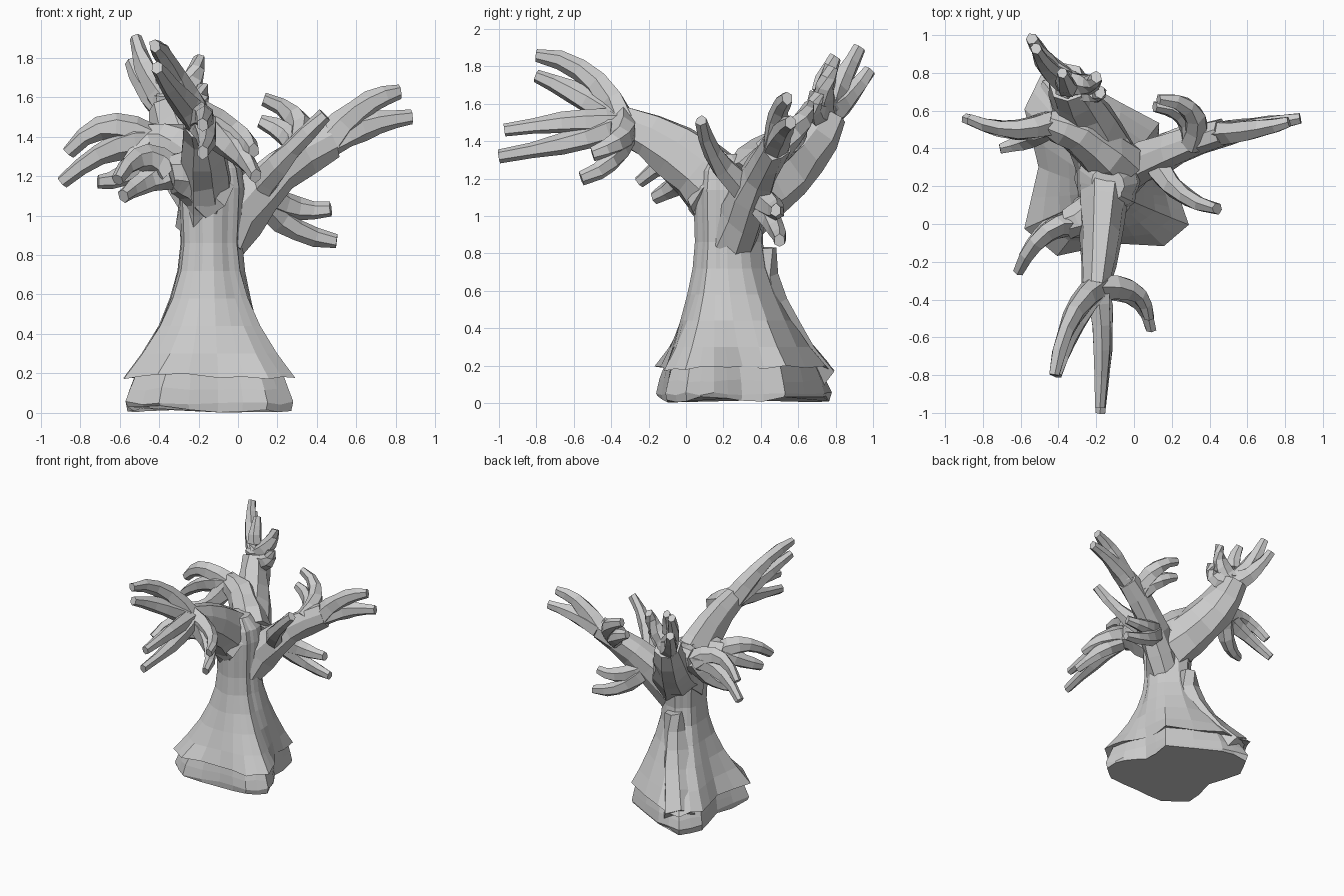
import bpy, bmesh, math, random
from mathutils import Vector

random.seed(4)
if "Cube" in bpy.data.objects:
    bpy.data.objects.remove(bpy.data.objects["Cube"])

bark = bpy.data.materials.new("grey bark")
bark.use_nodes = True
grey = (0.6, 0.6, 0.6, 1)
bark.diffuse_color = grey
bark.node_tree.nodes["Principled BSDF"].inputs["Base Color"].default_value = grey


def loft(name, rings):
    """Skin a list of equal rings and close both ends."""
    bm = bmesh.new()
    loops = [[bm.verts.new(point) for point in ring] for ring in rings]
    for lower, upper in zip(loops, loops[1:]):
        for i in range(len(lower)):
            bm.faces.new((lower[i - 1], lower[i], upper[i], upper[i - 1]))
    bm.faces.new(loops[0])
    bm.faces.new(loops[-1])
    bmesh.ops.recalc_face_normals(bm, faces=bm.faces)
    mesh = bpy.data.meshes.new(name)
    bm.to_mesh(mesh)
    bm.free()
    mesh.materials.append(bark)
    part = bpy.data.objects.new(name, mesh)
    bpy.context.collection.objects.link(part)


def limb(name, start, middle, end, thick, thin, sides=6, tall=1.2, steps=5):
    """Knobbly faceted limb that passes through three points and tapers."""
    start, middle, end = Vector(start), Vector(middle), Vector(end)
    handle = middle * 2 - (start + end) / 2
    rings = []
    for step in range(steps + 1):
        t = step / steps
        centre = start.lerp(handle, t).lerp(handle.lerp(end, t), t)
        along = (handle - start).lerp(end - handle, t).normalized()
        side = along.cross(Vector((0, 0, 1))).normalized()
        up = side.cross(along)
        ring = []
        for k in range(sides):
            angle = math.tau * (k + 0.5) / sides
            radius = (thick + (thin - thick) * t) * random.uniform(0.88, 1.12)
            ring.append(centre + side * radius * math.cos(angle)
                        + up * radius * tall * math.sin(angle))
        rings.append(ring)
    loft(name, rings)


def fingers(hand, palm, bends):
    """Tapering fingers from one palm, each given by its knuckle and tip."""
    for number, (knuckle, tip) in enumerate(bends, start=1):
        limb(f"{hand}_finger_{number}", palm, knuckle, tip, thick=0.075, thin=0.03)


# Plan of the spreading roots, with a midpoint on every edge
centre = Vector((-0.14, 0.32))
corners = [Vector(p) for p in (
    (0.28, 0), (0.15, -0.11), (-0.1, -0.1), (-0.4, -0.16), (-0.57, -0.02), (-0.5, 0.3),
    (-0.57, 0.6), (-0.48, 0.78), (-0.26, 0.74), (0.13, 0.53), (0.13, 0.3), (0.23, 0.15))]
root_plan = []
for corner, following in zip(corners, corners[1:] + corners[:1]):
    root_plan += [corner - centre, (corner + following) / 2 - centre]


def root_ring(z, size, wobble=0.0):
    """Root plan that rounds off to a fluted oval as it shrinks up the trunk."""
    ring = []
    for number, point in enumerate(root_plan):
        oval = point.normalized() * (0.43 + 0.02 * math.cos(number * math.pi / 2))
        oval.y *= 1.12
        spread = point.lerp(oval, min(1, 1.5 * (1 - size))) * size
        ring.append(Vector((centre.x + spread.x,
                            centre.y - 0.14 * (1 - size) + spread.y,
                            z + random.uniform(0, wobble))))
    return ring


def trunk_size(z):
    """Flared skirt below, slow widening towards the fork above."""
    flare = max(0, 0.85 - z) / 0.65
    return 0.37 + 0.62 * flare ** 1.7 + 0.1 * max(0, z - 0.85)


# Foot with a ragged underside
loft("root_foot", [root_ring(0, 0.98, 0.04), root_ring(0.04, 1, 0.02),
                   root_ring(0.11, 0.96, 0.02), root_ring(0.22, 0.88)])

# Trunk with an overhanging skirt
heights = [0.3 + 0.14 * step for step in range(7)]
loft("trunk", [root_ring(0.21, 0.85), root_ring(0.17, 1.02, 0.03)]
     + [root_ring(z, trunk_size(z)) for z in heights]
     + [root_ring(1.24, 0.36), root_ring(1.33, 0.2)])

# Broken ridge up the back
limb("back_ridge", (-0.42, 0.68, 0.12), (-0.25, 0.48, 0.47), (-0.18, 0.41, 0.83),
     thick=0.13, thin=0.07, tall=1)

# Arms
front_palm = (-0.2, -0.34, 1.49)
back_palm = (-0.36, 0.75, 1.55)
left_palm = (0.47, 0.48, 1.38)
right_palm = (-0.45, 0.53, 1.38)
low_palm = (-0.35, 0, 1.22)
limb("front_arm", (-0.15, 0.3, 1), (-0.17, 0, 1.3), front_palm,
     thick=0.16, thin=0.075, sides=8, tall=1.35)
limb("back_arm", (-0.13, 0.3, 1.1), (-0.27, 0.57, 1.29), back_palm,
     thick=0.18, thin=0.1, sides=8)
limb("left_arm", (-0.1, 0.25, 0.87), (0.15, 0.37, 1.17), left_palm,
     thick=0.13, thin=0.075, sides=8)
limb("right_arm", (-0.1, 0.32, 1.15), (-0.28, 0.46, 1.32), right_palm,
     thick=0.15, thin=0.08, sides=8)
limb("right_low_arm", (-0.13, 0.15, 1.1), (-0.25, 0.05, 1.2), low_palm,
     thick=0.13, thin=0.08, sides=8)

# Hands
fingers("front", front_palm, [
    ((-0.34, -0.52, 1.75), (-0.42, -0.8, 1.86)),
    ((-0.33, -0.57, 1.64), (-0.41, -0.8, 1.75)),
    ((-0.17, -0.6, 1.5), (-0.18, -0.97, 1.46)),
    ((-0.16, -0.6, 1.4), (-0.18, -1, 1.32)),
    ((0, -0.36, 1.4), (0.08, -0.5, 1.33)),
    ((0, -0.38, 1.32), (0.09, -0.56, 1.2))])
fingers("back", back_palm, [
    ((-0.46, 0.83, 1.72), (-0.52, 0.93, 1.9)),
    ((-0.46, 0.86, 1.63), (-0.54, 0.98, 1.78)),
    ((-0.24, 0.74, 1.67), (-0.2, 0.78, 1.8)),
    ((-0.36, 0.74, 1.7), (-0.38, 0.8, 1.85)),
    ((-0.22, 0.69, 1.56), (-0.18, 0.7, 1.66))])
fingers("left_outer", left_palm, [
    ((0.64, 0.5, 1.55), (0.82, 0.54, 1.63)),
    ((0.67, 0.52, 1.46), (0.88, 0.56, 1.5))])
fingers("left_inner", (0.32, 0.43, 1.32), [
    ((0.3, 0.6, 1.48), (0.13, 0.66, 1.59)),
    ((0.26, 0.57, 1.4), (0.11, 0.62, 1.48))])
fingers("left_low", (0.1, 0.36, 1.12), [
    ((0.24, 0.17, 1.3), (0.44, 0.08, 1.51)),
    ((0.27, 0.47, 1.04), (0.47, 0.48, 1.03)),
    ((0.26, 0.47, 0.95), (0.5, 0.5, 0.87))])
fingers("right", right_palm, [
    ((-0.66, 0.5, 1.45), (-0.86, 0.55, 1.32)),
    ((-0.66, 0.5, 1.33), (-0.89, 0.56, 1.17)),
    ((-0.56, 0.45, 1.22), (-0.71, 0.4, 1.17))])
fingers("right_low", low_palm, [
    ((-0.49, -0.07, 1.29), (-0.61, -0.25, 1.18)),
    ((-0.47, -0.04, 1.17), (-0.58, -0.17, 1.1))])
